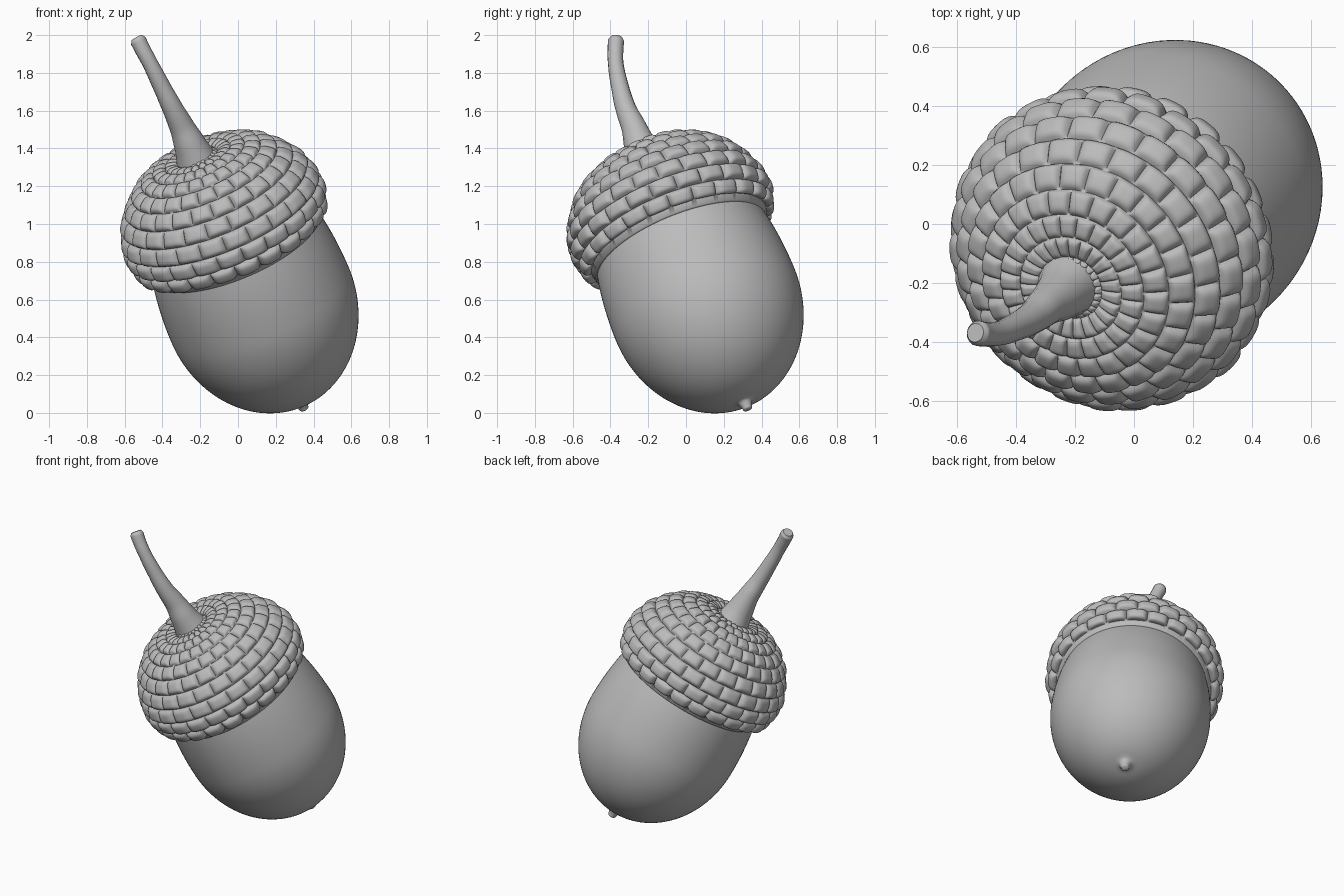
import bpy, bmesh, math, random
from mathutils import Vector, Matrix

random.seed(4)
old = bpy.data.objects.get("Cube")
if old:
    bpy.data.objects.remove(old, do_unlink=True)

grey = bpy.data.materials.new("plain grey")
grey.use_nodes = True
grey.diffuse_color = (0.5, 0.5, 0.5, 1)
grey.node_tree.nodes["Principled BSDF"].inputs["Base Color"].default_value = (0.5, 0.5, 0.5, 1)

# The acorn leans: its own axis runs from the nut's tip to the stalk
TIP = Vector((0.353, 0.33, 0.014))
AXIS = Vector((-0.365, -0.352, 0.862)).normalized()
LEAN = Matrix.Translation(TIP) @ AXIS.to_track_quat('Z', 'Y').to_matrix().to_4x4()


def smooth_path(points, steps):
    """Catmull-Rom curve through (radius, height) points."""
    p = [Vector(q) for q in points]
    p = [2 * p[0] - p[1]] + p + [2 * p[-1] - p[-2]]
    out = []
    for a, b, c, d in zip(p, p[1:], p[2:], p[3:]):
        for k in range(steps):
            t = k / steps
            out.append(0.5 * (2 * b + (c - a) * t + (2 * a - 5 * b + 4 * c - d) * t * t
                              + (3 * b - a - 3 * c + d) * t ** 3))
    return out + [p[-2]]


def finish(obj, angle):
    obj.data.materials.clear()
    obj.data.materials.append(grey)
    bpy.ops.object.select_all(action='DESELECT')
    obj.select_set(True)
    bpy.context.view_layer.objects.active = obj
    bpy.ops.object.shade_smooth_by_angle(angle=math.radians(angle))


def revolve(name, profile, segments, offset=None, angle=60):
    """Spin a profile round the leaning axis; offset(i, turn) moves it along its normal."""
    bm = bmesh.new()
    rings = []
    for i, p in enumerate(profile):
        tangent = profile[min(i + 1, len(profile) - 1)] - profile[max(i - 1, 0)]
        outward = Vector((tangent.y, -tangent.x)).normalized()
        ring = []
        for j in range(segments):
            q = p + outward * offset(i, j / segments) if offset else p
            a = math.tau * j / segments
            ring.append(bm.verts.new((q.x * math.cos(a), q.x * math.sin(a), q.y)))
        rings.append(ring)
    for lo, hi in zip(rings, rings[1:]):
        for j in range(segments):
            k = (j + 1) % segments
            bm.faces.new((lo[j], lo[k], hi[k], hi[j]))
    bmesh.ops.remove_doubles(bm, verts=bm.verts, dist=0.0002)
    bmesh.ops.recalc_face_normals(bm, faces=bm.faces)
    bm.transform(LEAN)
    mesh = bpy.data.meshes.new(name)
    bm.to_mesh(mesh)
    bm.free()
    obj = bpy.data.objects.new(name, mesh)
    bpy.context.collection.objects.link(obj)
    finish(obj, angle)


# Nut: round below, nearly straight-sided above, with a small nipple at the bottom
nipple = smooth_path([(0, 0), (0.022, 0.006), (0.03, 0.028), (0.046, 0.052), (0.1, 0.064)], 5)
lower = [Vector((0.51 * math.sin(a), 0.65 - 0.598 * math.cos(a)))
         for a in (0.2 + (math.pi / 2 - 0.2) * k / 36 for k in range(1, 37))]
upper = [Vector((0.51 * math.cos(a), 0.65 + math.sin(a)))
         for a in (0.5 * k / 14 for k in range(1, 15))]
revolve("nut", nipple + lower + upper, 96)

# Cap: flattened dome covered in staggered rows of pillow-shaped scales
dome = smooth_path([(0.49, 1.01), (0.527, 1.05), (0.55, 1.12), (0.555, 1.2), (0.518, 1.32),
                    (0.43, 1.445), (0.31, 1.53), (0.2, 1.562), (0.12, 1.56), (0.04, 1.55)], 40)
lengths = [0.0]
for a, b in zip(dome, dome[1:]):
    lengths.append(lengths[-1] + (b - a).length)


def at_length(s):
    i = next((k for k in range(1, len(lengths)) if lengths[k] >= s), len(lengths) - 1)
    f = (s - lengths[i - 1]) / (lengths[i] - lengths[i - 1])
    return dome[i - 1].lerp(dome[i], min(f, 1))


SCALES = 24
STEPS = 14
rows = [0.95, 1.0, 1.05, 1.05, 1.05, 1.0, 0.95, 0.85, 0.8, 0.75]
rim_band = 0.025
unit = (lengths[-1] - rim_band) / sum(rows)
jitter = [[random.uniform(-1, 1) for _ in range(SCALES)] for _ in rows]

# Rolled rim first, then one band of rings per row of scales
cap_profile = smooth_path([(0.44, 1.06), (0.455, 1.015), (0.472, 1.0), (0.49, 1.01)], 4)[:-1]
spots = [None] * len(cap_profile)
start = rim_band
for r, size in enumerate(rows):
    for k in range(STEPS):
        cap_profile.append(at_length(start + unit * size * k / STEPS))
        spots.append((r, k / STEPS))
    start += unit * size


def scale_height(i, turn):
    if spots[i] is None:
        return 0
    r, v = spots[i]
    u = turn * SCALES + 0.5 * (r % 2)
    n = int(u) % SCALES
    across = abs(2 * (u % 1) - 1)
    along = abs(2 * v - 1)
    pillow = (1 - across ** 4) * (1 - along ** 4)
    depth = 0.034 * (1 - 0.06 * r)
    lift = depth * (0.12 * jitter[r][n] + 0.25 * (0.5 - v))
    return pillow ** 0.8 * (depth + lift) - 0.6 * depth


revolve("cap", cap_profile, SCALES * 14, scale_height, 80)

# Stalk: bent tapering tube with a softened cut end
path = [((-0.205, -0.19, 1.3), 0.12), ((-0.25, -0.24, 1.41), 0.088), ((-0.295, -0.275, 1.51), 0.067),
        ((-0.345, -0.318, 1.61), 0.055), ((-0.4, -0.348, 1.72), 0.047), ((-0.465, -0.372, 1.85), 0.041),
        ((-0.508, -0.373, 1.93), 0.042), ((-0.528, -0.37, 1.97), 0.043), ((-0.537, -0.368, 1.986), 0.032)]
curve = bpy.data.curves.new("stalk", 'CURVE')
curve.dimensions = '3D'
curve.bevel_depth = 1.0
curve.bevel_resolution = 6
curve.use_fill_caps = True
spline = curve.splines.new('BEZIER')
spline.bezier_points.add(len(path) - 1)
spline.resolution_u = 6
for point, (co, radius) in zip(spline.bezier_points, path):
    point.co = co
    point.radius = radius
    point.handle_left_type = point.handle_right_type = 'AUTO'
stalk = bpy.data.objects.new("stalk", curve)
bpy.context.collection.objects.link(stalk)
bpy.ops.object.select_all(action='DESELECT')
stalk.select_set(True)
bpy.context.view_layer.objects.active = stalk
bpy.ops.object.convert(target='MESH')
finish(bpy.context.view_layer.objects.active, 50)
